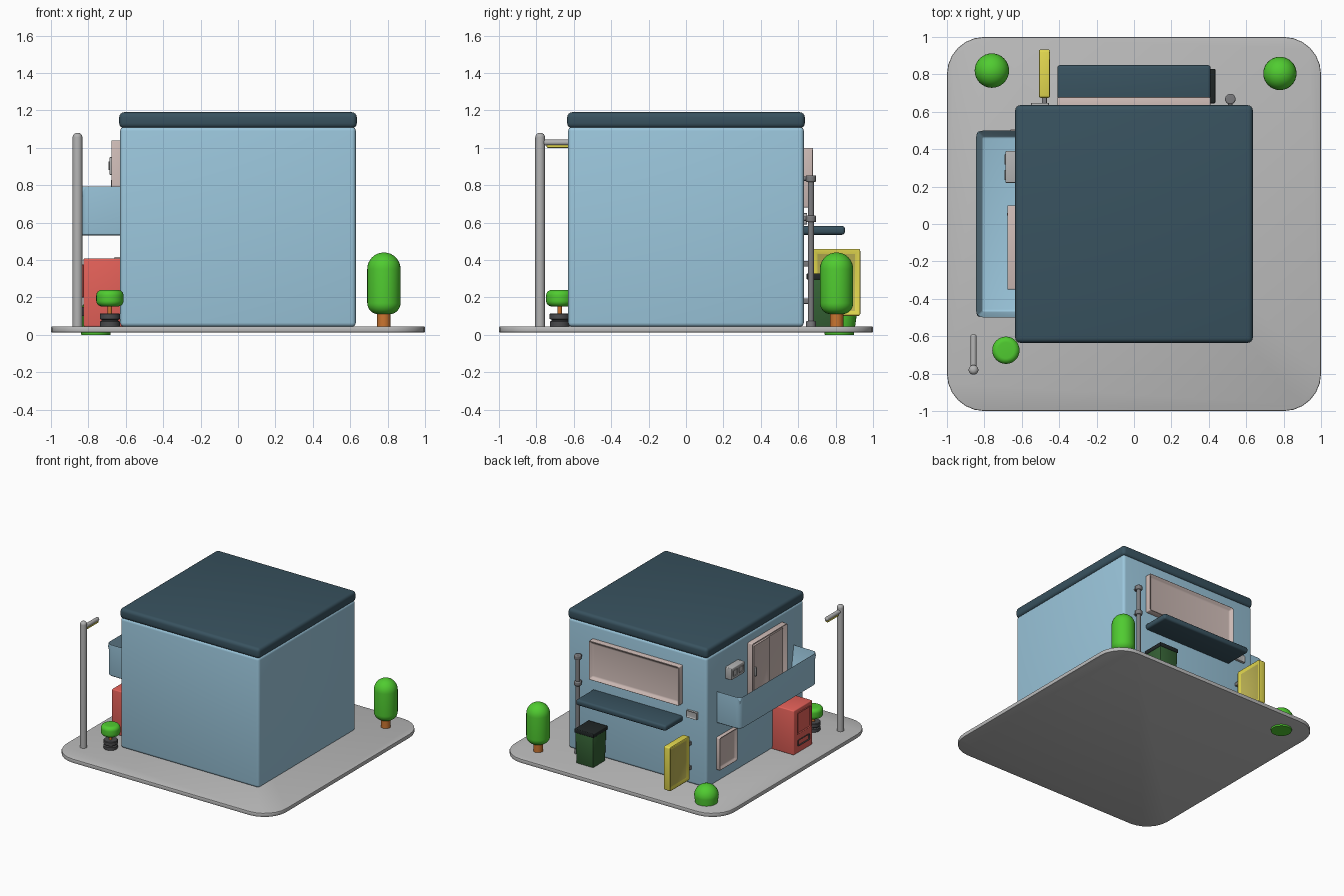
import bpy, bmesh, math
from mathutils import Vector, Matrix

if "Cube" in bpy.data.objects:
    bpy.data.objects.remove(bpy.data.objects["Cube"])


def mat(name, r, g, b):
    m = bpy.data.materials.new(name)
    m.diffuse_color = (r, g, b, 1)
    m.use_nodes = True
    m.node_tree.nodes["Principled BSDF"].inputs["Base Color"].default_value = m.diffuse_color
    return m


WALL = mat("wall_blue", .33, .57, .72)
ROOF = mat("slate", .04, .085, .115)
PINK = mat("frame_pink", .62, .50, .47)
YELLOW = mat("yellow", .78, .70, .08)
OLIVE = mat("dark_yellow", .52, .46, .09)
RED = mat("red", .78, .12, .10)
GREEN = mat("leaf", .08, .60, .03)
BIN = mat("bin_green", .035, .12, .035)
BLACK = mat("black", .015, .02, .02)
WOOD = mat("wood", .60, .18, .03)
CLAY = mat("dark_grey", .07, .07, .075)
GREY = mat("grey", .45, .45, .45)
PAVE = mat("paving", .50, .50, .50)
PIPE = mat("pipe_grey", .20, .20, .21)


def finish(name, bm, mats, bevel=0, segs=3):
    bmesh.ops.recalc_face_normals(bm, faces=bm.faces[:])
    me = bpy.data.meshes.new(name)
    bm.to_mesh(me)
    bm.free()
    ob = bpy.data.objects.new(name, me)
    bpy.context.collection.objects.link(ob)
    for m in mats:
        me.materials.append(m)
    if bevel:
        b = ob.modifiers.new("bevel", 'BEVEL')
        b.width, b.segments, b.use_clamp_overlap = bevel, segs, False
        b.limit_method = 'ANGLE'
        b.angle_limit = math.radians(40)
    return ob


def box(name, lo, hi, m, bevel=0, insets=(), corner=0, panel=None, taper=1, segs=3):
    """Box from lo to hi; insets are (direction, rim width, depth); corner rounds upright edges."""
    lo, hi = Vector(lo), Vector(hi)
    bm = bmesh.new()
    bmesh.ops.create_cube(bm, size=1)
    for v in bm.verts:
        k = taper if v.co.z < 0 else 1
        p = Vector((v.co.x * k, v.co.y * k, v.co.z))
        v.co = (lo + hi) / 2 + p * (hi - lo)
    for d, w, depth in insets:
        d = Vector(d)
        bm.normal_update()
        f = max(bm.faces, key=lambda q: (round(q.normal.dot(d), 3), q.calc_center_median().dot(d)))
        bmesh.ops.inset_region(bm, faces=[f], thickness=w)
        for v in f.verts:
            v.co -= d * depth
        f.material_index = 1 if panel else 0
    if corner:
        up = [e for e in bm.edges if abs(e.verts[0].co.z - e.verts[1].co.z) > .005
              and (e.verts[0].co.xy - e.verts[1].co.xy).length < 1e-4]
        bmesh.ops.bevel(bm, geom=up, offset=corner, segments=6, profile=.5, affect='EDGES')
    return finish(name, bm, [m, panel] if panel else [m], bevel, segs)


def lathe(name, profile, loc, m, steps=32, rot=None):
    """Spin an (r, z) profile about the local z axis."""
    bm = bmesh.new()
    vs = [bm.verts.new((r, 0, z)) for r, z in profile]
    es = [bm.edges.new(p) for p in zip(vs, vs[1:])]
    bmesh.ops.spin(bm, geom=vs + es, cent=(0, 0, 0), axis=(0, 0, 1), angle=math.tau, steps=steps)
    bmesh.ops.remove_doubles(bm, verts=bm.verts[:], dist=1e-5)
    bm.transform(Matrix.Translation(loc) @ (rot or Matrix.Identity(4)))
    return finish(name, bm, [m])


def rounded(r, z0, z1, rb, rt, n=8):
    """Closed cylinder profile with bottom and top rounding radii."""
    pts = [(0, z0)]
    for k in range(n + 1 if rb else 1):
        a = k / n * math.pi / 2
        pts.append((r - rb + rb * math.sin(a), z0 + rb - rb * math.cos(a)))
    for k in range(n + 1 if rt else 1):
        a = k / n * math.pi / 2
        pts.append((r - rt + rt * math.cos(a), z1 - rt + rt * math.sin(a)))
    return pts + [(0, z1)]


ALONG_Y = Matrix.Rotation(-math.pi / 2, 4, 'X')
LEFT, BACK = (-1, 0, 0), (0, 1, 0)
G = .043  # paving height

# paving, house body and flat roof
box("paving", (-1, -1, .012), (1, 1, .045), PAVE, .006, corner=.2, segs=2)
box("house_walls", (-.63, -.63, G), (.63, .63, 1.112), WALL, .022, segs=4)
box("roof_slab", (-.635, -.635, 1.105), (.635, .635, 1.19), ROOF, .026, segs=4)

# back wall: wide window, awning, small wall box
box("wide_window", (-.41, .60, .68), (.41, .682, 1.0), PINK, .008, [(BACK, .035, .025)])
box("awning", (-.41, .60, .535), (.41, .85, .582), ROOF, .016)
box("wall_socket", (-.55, .61, .59), (-.455, .65, .65), GREY, .004, [(BACK, .012, .008)])

# drain pipe with joints and elbow into the wall
px, py = .515, .668
lathe("drain_pipe", rounded(.017, G, .85, 0, .006), (px, py, 0), PIPE)
for i, z in enumerate((.62, .835)):
    lathe(f"pipe_joint_{i}", rounded(.028, z - .018, z + .018, .008, .008), (px, py, 0), PIPE)
    lathe(f"pipe_bracket_{i}", rounded(.012, 0, .06, 0, 0), (px, .61, z), PIPE, 16, ALONG_Y)
lathe("pipe_foot", rounded(.026, G, .075, 0, .006), (px, py, 0), PIPE)

# waste bin
box("bin_body", (.265, .655, G), (.43, .825, .30), BIN, .004, taper=.92, segs=2)
box("bin_lid", (.26, .645, .295), (.435, .83, .328), BLACK, .006)

# hanging sign with recessed panel on both sides
box("sign_board", (-.513, .675, .10), (-.445, .932, .46), YELLOW, .012,
    [(LEFT, .04, .015), ((1, 0, 0), .04, .015)], panel=OLIVE)
for i, z in enumerate((.18, .38)):
    box(f"sign_bracket_{i}", (-.492, .61, z - .015), (-.466, .69, z + .015), PIPE, .004)

# balcony
box("balcony", (-.845, -.5, .532), (-.56, .5, .80), WALL, .012,
    [((0, 0, 1), .045, .215)], corner=.045)

# balcony door: frame, two sliding leaves, handle
box("door_frame", (-.68, -.35, .56), (-.60, .10, 1.04), PINK, .006, [(LEFT, .03, .03)])
box("door_leaf_left", (-.668, -.135, .585), (-.645, .07, 1.01), PINK, .004, [(LEFT, .03, .01)])
box("door_leaf_right", (-.66, -.32, .585), (-.640, -.115, 1.01), PINK, .004, [(LEFT, .03, .01)])
box("door_handle", (-.678, .045, .76), (-.66, .06, .83), GREY, .003)

# wall unit beside the door, with two vents
box("wall_unit", (-.687, .22, .855), (-.60, .39, .95), GREY, .006)
for i, y in enumerate((.262, .345)):
    box(f"wall_unit_vent_{i}", (-.693, y - .028, .88), (-.67, y + .028, .927), GREY, .003,
        [(LEFT, .01, .01)])

# low window under the balcony
box("low_window", (-.665, .275, .15), (-.60, .505, .417), PINK, .008, [(LEFT, .03, .02)])

# red dispenser with display and tray
box("dispenser_body", (-.826, -.46, G), (-.60, -.22, .408), RED, .008)
box("dispenser_display", (-.834, -.435, .20), (-.81, -.265, .375), RED, .004, [(LEFT, .018, .012)])
box("dispenser_tray", (-.834, -.42, .10), (-.81, -.27, .15), CLAY, .004, [(LEFT, .012, .010)])

# lamp post
lx, ly = -.858, -.78
lathe("lamp_post", rounded(.026, G, 1.08, 0, .024), (lx, ly, 0), GREY)
lathe("lamp_arm", rounded(.016, 0, .19, 0, .012), (lx, ly, 1.028), GREY, 24, ALONG_Y)
box("lamp_light", (lx - .011, -.745, 1.0), (lx + .011, -.60, 1.02), YELLOW, .005)

# tree, bush and potted plant
lathe("tree_trunk", rounded(.036, G, .15, 0, 0), (.78, .805, 0), WOOD)
lathe("tree_crown", rounded(.089, .11, .44, .06, .088), (.78, .805, 0), GREEN)
bush = [(0, 0), (.078, 0)] + [(.092 * math.cos(a), .10 + .09 * math.sin(a))
        for a in (math.pi / 2 * k / 10 for k in range(10))] + [(0, .19)]
lathe("round_bush", bush, (-.76, .82, 0), GREEN)
pot = [(0, G), (.05, G), (.053, .048), (.053, .07), (.044, .076), (.044, .08),
       (.054, .085), (.054, .11), (.05, .115), (0, .115)]
lathe("plant_pot", pot, (-.685, -.675, 0), CLAY)
lathe("plant_stem", rounded(.012, .10, .18, 0, 0), (-.685, -.675, 0), WOOD, 16)
lathe("plant_crown", rounded(.073, .152, .24, .03, .03), (-.685, -.675, 0), GREEN)

# bake bevels and smooth
bpy.ops.object.select_all(action='SELECT')
bpy.context.view_layer.objects.active = bpy.data.objects["house_walls"]
bpy.ops.object.convert(target='MESH')
bpy.ops.object.shade_smooth_by_angle()
